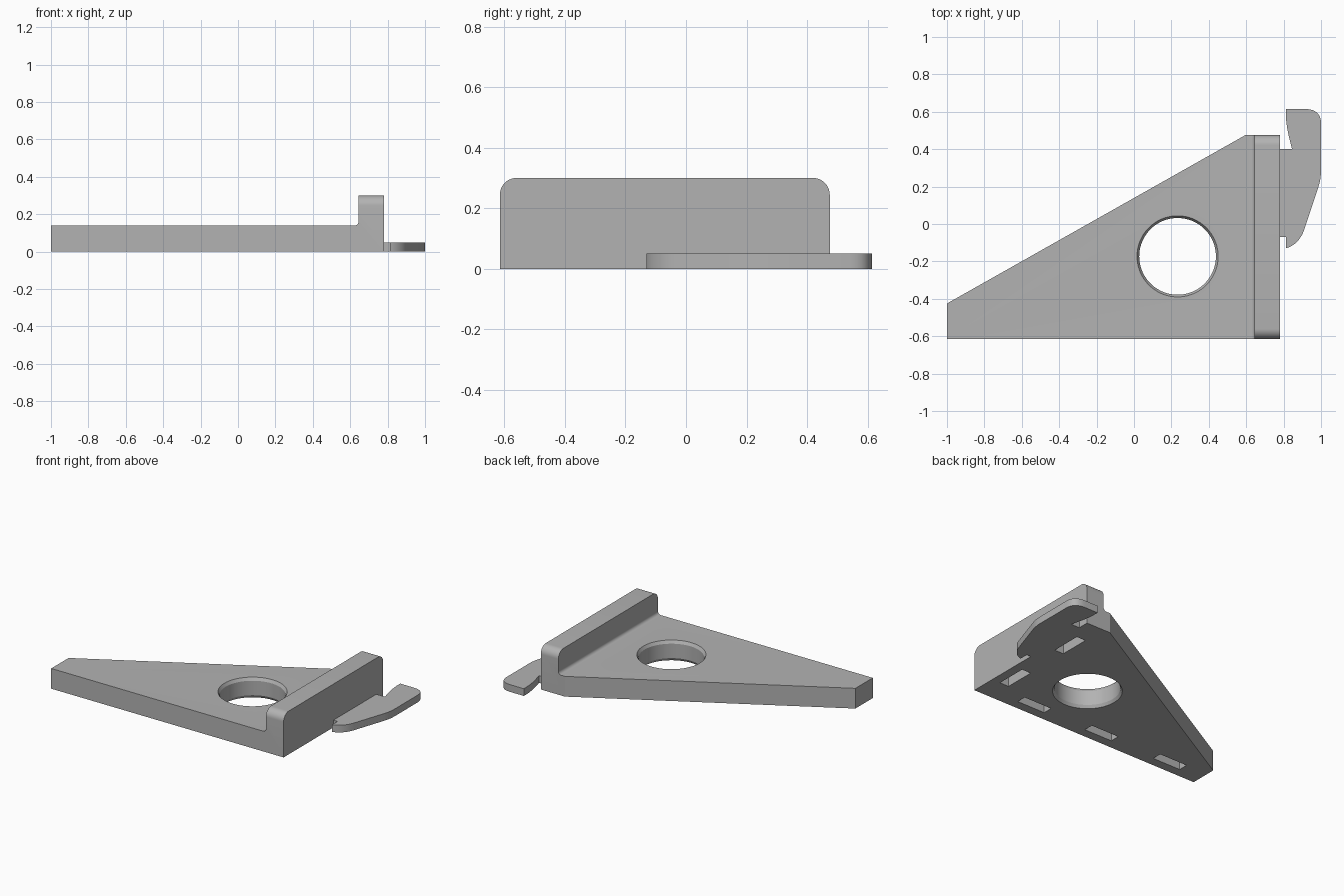
import bpy, bmesh
from math import radians, sin, cos, pi
from mathutils import Vector

if "Cube" in bpy.data.objects:
    bpy.data.objects.remove(bpy.data.objects["Cube"], do_unlink=True)

grey = bpy.data.materials.new("light grey")
grey.use_nodes = True
grey.diffuse_color = (0.45, 0.45, 0.45, 1)
grey.node_tree.nodes["Principled BSDF"].inputs["Base Color"].default_value = grey.diffuse_color


def prism(name, points, offset):
    """Extrude a closed 3D outline along an offset vector."""
    bm = bmesh.new()
    face = bm.faces.new([bm.verts.new(p) for p in points])
    extruded = bmesh.ops.extrude_face_region(bm, geom=[face])
    verts = [g for g in extruded["geom"] if isinstance(g, bmesh.types.BMVert)]
    bmesh.ops.translate(bm, vec=offset, verts=verts)
    bmesh.ops.recalc_face_normals(bm, faces=bm.faces)
    mesh = bpy.data.meshes.new(name)
    bm.to_mesh(mesh)
    bm.free()
    obj = bpy.data.objects.new(name, mesh)
    bpy.context.collection.objects.link(obj)
    mesh.materials.append(grey)
    return obj


def lathe_ring(name, profile, centre, steps=96):
    """Solid of revolution about a vertical axis from (radius, z) pairs."""
    bm = bmesh.new()
    rings = [[bm.verts.new((centre[0] + r * cos(2 * pi * i / steps),
                            centre[1] + r * sin(2 * pi * i / steps), z))
              for i in range(steps)] for r, z in profile]
    for low, high in zip(rings, rings[1:]):
        for i in range(steps):
            j = (i + 1) % steps
            bm.faces.new((low[i], low[j], high[j], high[i]))
    bm.faces.new(rings[0])
    bm.faces.new(rings[-1])
    bmesh.ops.recalc_face_normals(bm, faces=bm.faces)
    mesh = bpy.data.meshes.new(name)
    bm.to_mesh(mesh)
    bm.free()
    obj = bpy.data.objects.new(name, mesh)
    bpy.context.collection.objects.link(obj)
    mesh.materials.append(grey)
    return obj


def box(name, x0, x1, y0, y1, z0, z1):
    outline = [(x0, y0, z0), (x1, y0, z0), (x1, y1, z0), (x0, y1, z0)]
    return prism(name, outline, (0, 0, z1 - z0))


def cut(obj, cutter):
    cutter.hide_render = True
    mod = obj.modifiers.new("cut", "BOOLEAN")
    mod.operation, mod.solver, mod.object = "DIFFERENCE", "EXACT", cutter
    bpy.context.view_layer.objects.active = obj
    bpy.ops.object.modifier_apply(modifier=mod.name)
    bpy.data.objects.remove(cutter, do_unlink=True)


def bezier(a, b, c, d, steps=10):
    a, b, c, d = map(Vector, (a, b, c, d))
    return [a * (1 - t)**3 + 3 * b * t * (1 - t)**2 + 3 * c * t * t * (1 - t) + d * t**3
            for t in (i / steps for i in range(steps + 1))]


def smooth(obj):
    bpy.ops.object.select_all(action="DESELECT")
    obj.select_set(True)
    bpy.context.view_layer.objects.active = obj
    bpy.ops.object.shade_smooth_by_angle(angle=radians(25))


# Plate and upright fence as one L-shaped section with a small inner fillet
FRONT, BACK, PLATE, TOP = -0.615, 0.475, 0.14, 0.3
WALL_IN, WALL_OUT, FILLET = 0.645, 0.78, 0.022
fillet = [(WALL_IN - FILLET + FILLET * sin(a), PLATE + FILLET - FILLET * cos(a))
          for a in (i * pi / 12 for i in range(7))]
section = [(-1, 0), (WALL_OUT, 0), (WALL_OUT, TOP), (WALL_IN, TOP)] + fillet[::-1] + [(-1, PLATE)]
body = prism("angle_plate", [(x, FRONT, z) for x, z in section], (0, BACK - FRONT, 0))

# Rounded upper ends of the fence
bm = bmesh.new()
bm.from_mesh(body.data)
ends = [e for e in bm.edges if all(v.co.z > TOP - 0.001 for v in e.verts)
        and abs(e.verts[0].co.y - e.verts[1].co.y) < 0.001]
bmesh.ops.bevel(bm, geom=ends, offset=0.055, segments=10, profile=0.5, affect="EDGES")
bm.to_mesh(body.data)
bm.free()

# Sloping back edge of the plate
slope = [(-1.3, -0.425 - 0.3 * 0.9 / 1.595, -0.1), (-1, -0.425, -0.1),
         (0.595, BACK, -0.1), (0.595, 0.8, -0.1), (-1.3, 0.8, -0.1)]
cut(body, prism("slope_cutter", slope, (0, 0, 0.6)))

# Round through hole with chamfered rims
R, RIM, C = 0.205, 0.217, 0.02
cut(body, lathe_ring("hole_cutter", [(RIM, -0.05), (RIM, 0), (R, C), (R, PLATE - C),
                                     (RIM, PLATE), (RIM, PLATE + 0.05)], (0.233, -0.173)))

# Blind slots in the underside
for x in (-0.725, -0.17, 0.375):
    cut(body, box("slot_cutter", x - 0.107, x + 0.107, -0.55, -0.483, -0.05, 0.09))
for y in (-0.335, 0.195):
    cut(body, box("slot_cutter", 0.648, 0.717, y - 0.107, y + 0.107, -0.05, 0.09))
smooth(body)

# Thin hooked latch beside the fence
outline = [Vector((WALL_OUT, -0.07)), Vector((WALL_OUT, 0.4))]
outline += bezier((0.845, 0.4), (0.825, 0.48), (0.81, 0.53), (0.812, 0.615))
outline += bezier((0.91, 0.615), (0.965, 0.615), (0.998, 0.595), (1, 0.54))
outline += bezier((1, 0.29), (1, 0.24), (0.99, 0.21), (0.98, 0.18), 6)
outline += bezier((0.91, -0.03), (0.89, -0.09), (0.85, -0.12), (0.812, -0.13))
outline += [Vector((0.812, -0.07))]
latch = prism("hooked_latch", [(p.x, p.y, 0) for p in outline], (0, 0, 0.05))
smooth(latch)
